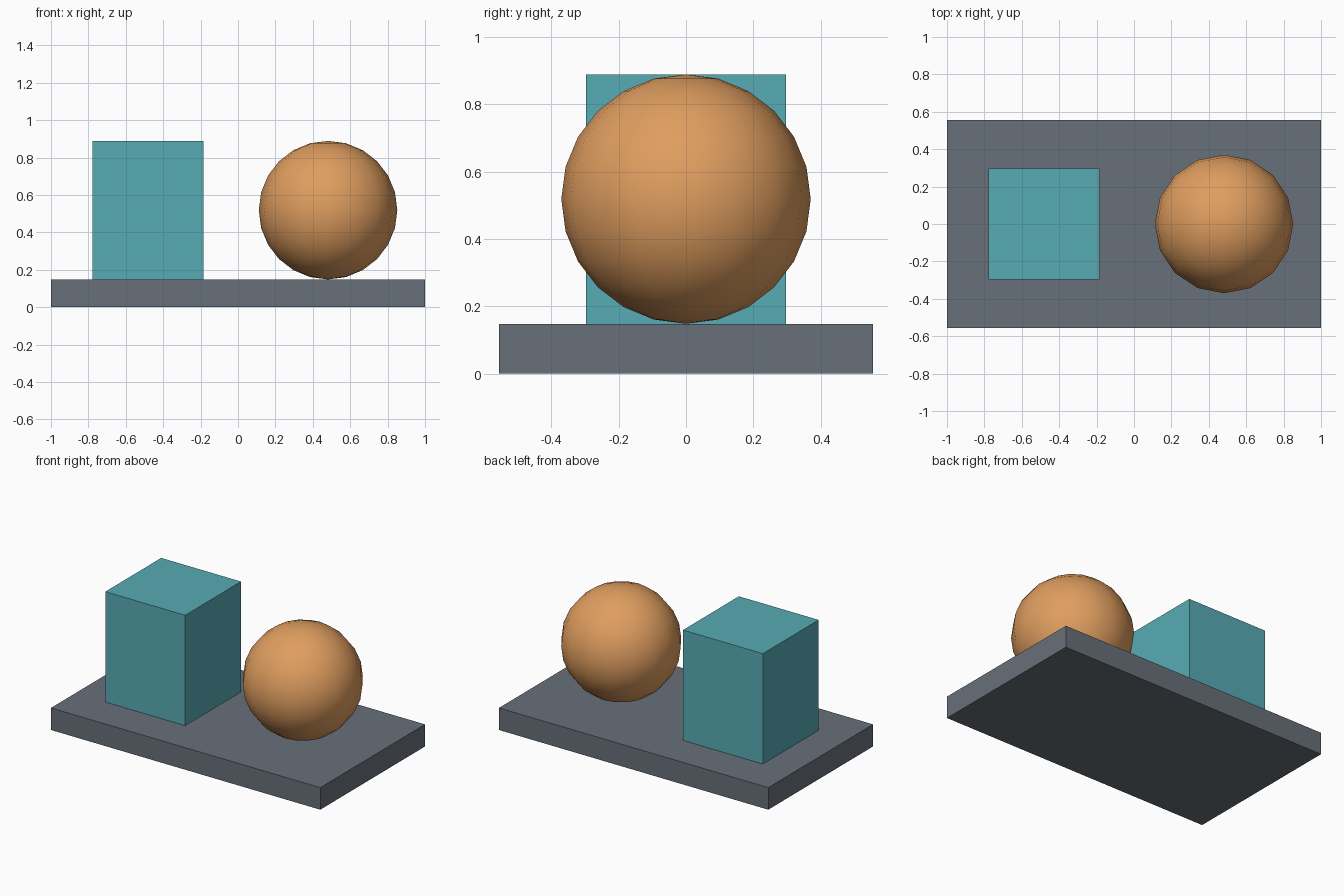
import bpy

if "Cube" in bpy.data.objects:
    bpy.data.objects.remove(bpy.data.objects["Cube"])

U = 1 / 27  # grid unit of the model


def material(name, rgb):
    m = bpy.data.materials.new(name)
    m.diffuse_color = (*rgb, 1)
    m.use_nodes = True
    m.node_tree.nodes["Principled BSDF"].inputs["Base Color"].default_value = m.diffuse_color
    return m


def box(name, size, centre, mat):
    bpy.ops.mesh.primitive_cube_add(size=1, location=[c * U for c in centre])
    ob = bpy.context.object
    ob.name = name
    ob.scale = [s * U for s in size]
    bpy.ops.object.transform_apply(location=False, rotation=False, scale=True)
    ob.data.materials.append(mat)


grey = material("slate grey", (0.14, 0.16, 0.19))
teal = material("teal", (0.095, 0.41, 0.46))
orange = material("orange", (0.74, 0.34, 0.115))

# Base slab and upright block
box("base", (54, 30, 4), (0, 0, 2), grey)
box("block", (16, 16, 20), (-13, 0, 14), teal)

# Ball resting on the slab
bpy.ops.mesh.primitive_uv_sphere_add(segments=16, ring_count=12, radius=10 * U,
                                     location=(13 * U, 0, 14 * U))
ball = bpy.context.object
ball.name = "ball"
ball.data.materials.append(orange)
bpy.ops.object.shade_smooth()
